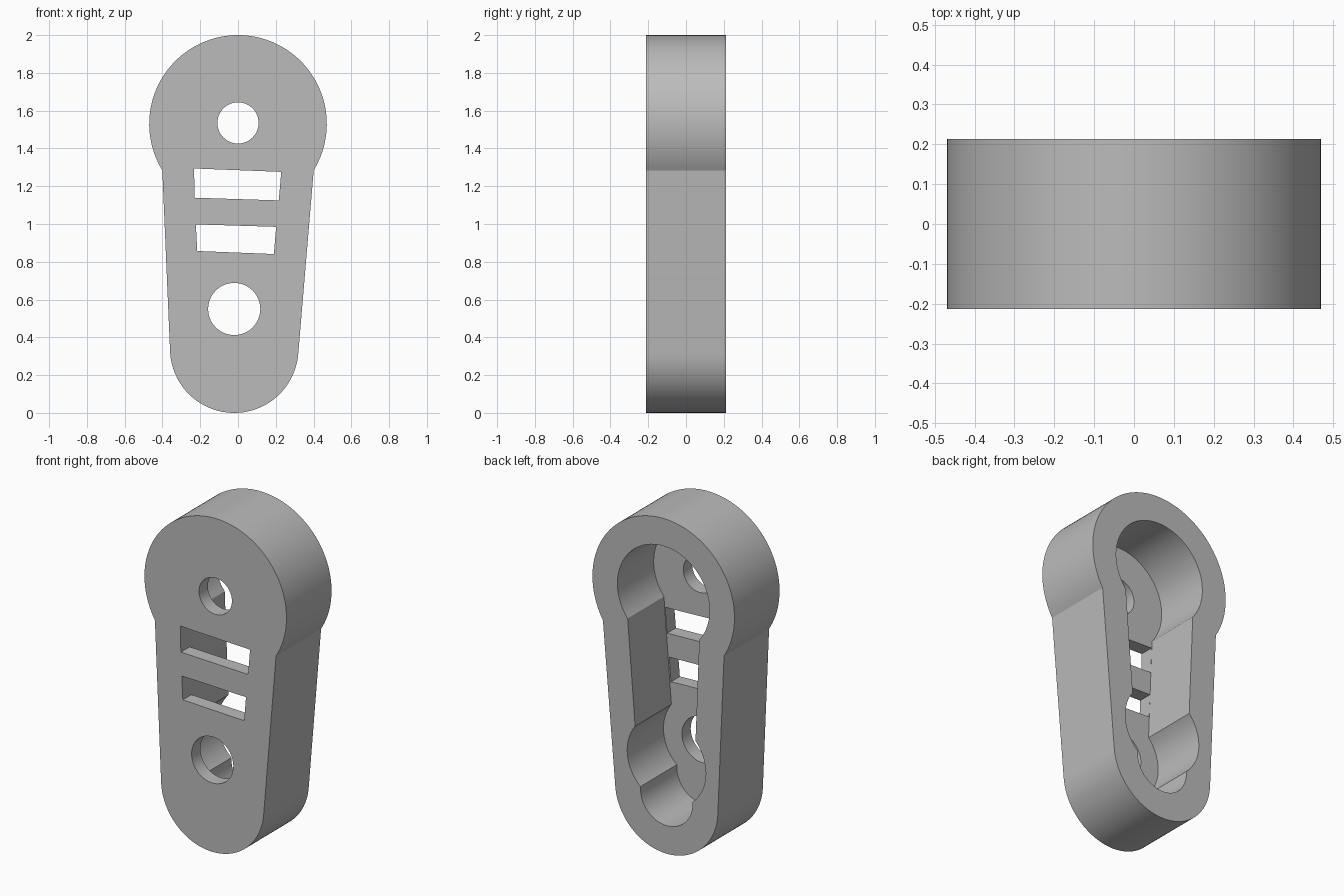
import bpy, bmesh
from math import sin, cos, radians

cube = bpy.data.objects.get("Cube")
if cube:
    bpy.data.objects.remove(cube)

FRONT, FLOOR, BACK = -0.213, -0.13, 0.213
TOP, MID, LOW = (0, 1.53), (-0.02, 0.55), (-0.02, 0.34)

grey = bpy.data.materials.new("light_grey")
grey.use_nodes = True
colour = (0.5, 0.5, 0.5, 1)
grey.diffuse_color = colour
grey.node_tree.nodes["Principled BSDF"].inputs["Base Color"].default_value = colour


def arc(centre, r, a, b, n=32):
    """Points on an arc in the x-z plane, angles in degrees."""
    steps = [radians(a + (b - a) * i / n) for i in range(n + 1)]
    return [(centre[0] + r * cos(t), centre[1] + r * sin(t)) for t in steps]


def circle(centre, r, n=64):
    return arc(centre, r, 0, 360, n)[:-1]


def prism(name, outline, y0, y1):
    """Extrude an x-z outline along y."""
    bm = bmesh.new()
    face = bm.faces.new([bm.verts.new((x, y0, z)) for x, z in outline])
    out = bmesh.ops.extrude_face_region(bm, geom=[face])
    moved = [v for v in out["geom"] if isinstance(v, bmesh.types.BMVert)]
    bmesh.ops.translate(bm, verts=moved, vec=(0, y1 - y0, 0))
    bmesh.ops.recalc_face_normals(bm, faces=bm.faces)
    mesh = bpy.data.meshes.new(name)
    bm.to_mesh(mesh)
    bm.free()
    mesh.materials.append(grey)
    ob = bpy.data.objects.new(name, mesh)
    bpy.context.collection.objects.link(ob)
    return ob


# Outer body: large round head, tapered sides, smaller round foot
body = prism("housing", arc(TOP, 0.47, -31.5, 211.5, 80)
             + arc(LOW, 0.34, 182.4, 355.2, 56), FRONT, BACK)

# Open cavity in the back, with a round pocket around the lower hole
cavity = (arc(TOP, 0.305, -39, 219, 64) + arc(MID, 0.26, 137.6, 228.5)
          + arc(LOW, 0.172, 176, 364, 40) + arc(MID, 0.26, -48.5, 37))
cutters = [prism("cavity_cutter", cavity, FLOOR, 0.4)]

# Round holes and two slots through the front plate
slots = {
    "upper_slot_cutter": [(-0.233, 1.294), (0.229, 1.276), (0.216, 1.125), (-0.229, 1.139)],
    "lower_slot_cutter": [(-0.223, 0.998), (0.202, 0.985), (0.19, 0.841), (-0.216, 0.857)],
}
holes = {"upper_hole_cutter": circle((0, 1.535), 0.109),
         "lower_hole_cutter": circle((-0.02, 0.55), 0.138)}
for name, outline in {**slots, **holes}.items():
    cutters.append(prism(name, outline, -0.4, FLOOR + 0.01))

for cutter in cutters:
    mod = body.modifiers.new(cutter.name, "BOOLEAN")
    mod.operation = "DIFFERENCE"
    mod.solver = "EXACT"
    mod.object = cutter
    cutter.hide_render = True

# Bake the cuts, then remove the cutters
graph = bpy.context.evaluated_depsgraph_get()
baked = bpy.data.meshes.new_from_object(body.evaluated_get(graph))
body.modifiers.clear()
body.data = baked
for cutter in cutters:
    bpy.data.objects.remove(cutter)

bpy.ops.object.select_all(action="DESELECT")
body.select_set(True)
bpy.context.view_layer.objects.active = body
bpy.ops.object.shade_smooth_by_angle(angle=radians(25))
